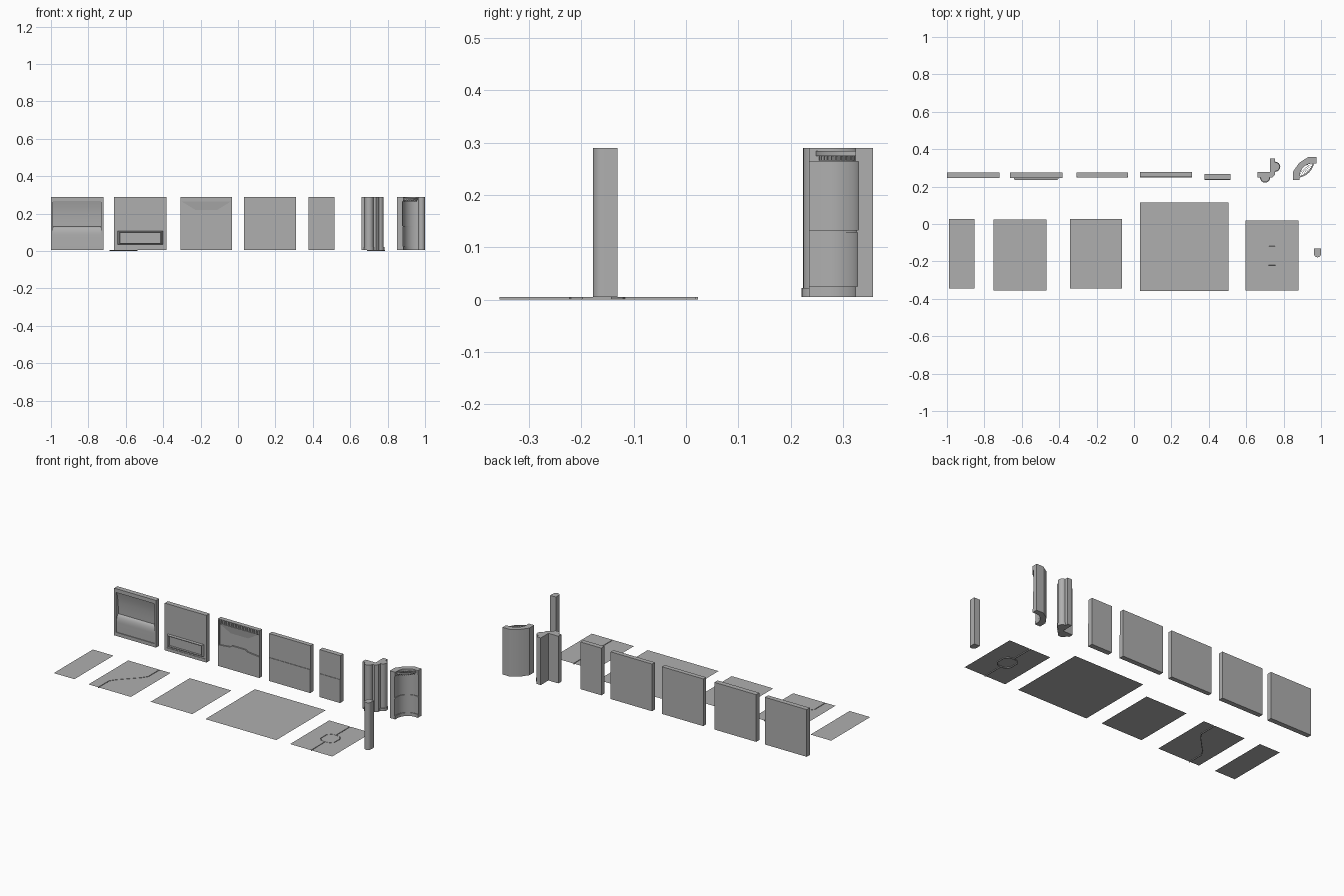
import bpy, bmesh, math
from mathutils import Vector

if "Cube" in bpy.data.objects:
    bpy.data.objects.remove(bpy.data.objects["Cube"])

Z0, Z1 = 0.005, 0.29

# Dark grey used by every part
GREY = bpy.data.materials.new("dark_grey")
GREY.diffuse_color = (.43, .43, .43, 1)
GREY.use_nodes = True
GREY.node_tree.nodes["Principled BSDF"].inputs["Base Color"].default_value = GREY.diffuse_color


def finish(name, bm, smooth=False):
    bmesh.ops.remove_doubles(bm, verts=bm.verts, dist=1e-5)
    bmesh.ops.recalc_face_normals(bm, faces=bm.faces)
    me = bpy.data.meshes.new(name)
    bm.to_mesh(me)
    bm.free()
    me.materials.append(GREY)
    ob = bpy.data.objects.new(name, me)
    bpy.context.collection.objects.link(ob)
    if smooth:
        bpy.ops.object.select_all(action='DESELECT')
        ob.select_set(True)
        bpy.context.view_layer.objects.active = ob
        bpy.ops.object.shade_smooth_by_angle(angle=math.radians(30))
    return ob


def prism(name, pts, axis, a, b, smooth=False, taper=1.0):
    """Extrude a 2D outline along an axis from a to b; the far end may be tapered."""
    place = {'x': lambda p, t: (t, p[0], p[1]),
             'y': lambda p, t: (p[0], t, p[1]),
             'z': lambda p, t: (p[0], p[1], t)}[axis]
    c = sum((Vector(p) for p in pts), Vector((0, 0))) / len(pts)
    bm = bmesh.new()
    r0 = [bm.verts.new(place(p, a)) for p in pts]
    r1 = [bm.verts.new(place(c + (Vector(p) - c) * taper, b)) for p in pts]
    bm.faces.new(r0)
    bm.faces.new(r1)
    for i in range(len(pts)):
        j = (i + 1) % len(pts)
        bm.faces.new((r0[i], r0[j], r1[j], r1[i]))
    return finish(name, bm, smooth)


def rect(u0, u1, v0, v1):
    return [(u0, v0), (u1, v0), (u1, v1), (u0, v1)]


def box(name, x0, x1, y0, y1, z0, z1):
    return prism(name, rect(x0, x1, y0, y1), 'z', z0, z1)


def arc(cx, cy, r, d0, d1, n=12):
    return [(cx + r * math.cos(math.radians(d0 + (d1 - d0) * i / n)),
             cy + r * math.sin(math.radians(d0 + (d1 - d0) * i / n))) for i in range(n + 1)]


def cut(ob, cutter):
    m = ob.modifiers.new("recess", 'BOOLEAN')
    m.operation, m.solver, m.object = 'DIFFERENCE', 'EXACT', cutter
    cutter.hide_render = True
    cutter.hide_set(True)


def sheet(name, rows):
    """Floor sheet lofted through rows of points."""
    bm = bmesh.new()
    vs = [[bm.verts.new(p) for p in r] for r in rows]
    for a, b in zip(vs, vs[1:]):
        for i in range(len(a) - 1):
            if (a[i].co - a[i + 1].co).length < 1e-6 and (b[i].co - b[i + 1].co).length < 1e-6:
                continue
            bm.faces.new((a[i], a[i + 1], b[i + 1], b[i]))
    ob = finish(name, bm)
    if sum(p.normal.z * p.area for p in ob.data.polygons) < 0:
        ob.data.flip_normals()
    return ob


# Plain floor tiles
for n, x0, x1, y0, y1 in (("floor_half_tile", -.99, -.852, -.341, .032),
                          ("floor_plain_tile", -.342, -.064, -.341, .032),
                          ("floor_large_tile", .028, .502, -.353, .119)):
    sheet(n, [[(x0, y, Z0), (x1, y, Z0)] for y in (y0, y1)])

# Floor tile with a zigzag groove, straight-sided
G = .0022
path = [(-.684, -.352), (-.684, -.25), (-.66, -.215), (-.563, -.115), (-.54, -.08), (-.54, .027)]
sheet("floor_zigzag_tile", [[(-.75, y, Z0), (x - G, y, Z0), (x - G, y, 0),
                             (x + G, y, 0), (x + G, y, Z0), (-.467, y, Z0)] for x, y in path])

# Floor tile with a groove splitting round an octagon
cx, cy = .734, -.166
rows = []
for y, o in ((-.352, 0), (cy - .053, 0), (cy - .05, .026), (cy - .028, .046),
             (cy + .028, .046), (cy + .05, .026), (cy + .053, 0), (.022, 0)):
    i = max(o - G, 0)
    h = [(0, Z0 if o else 0), (i, Z0 if o else 0), (i, 0), (o + G, 0), (o + G, Z0), (.141, Z0)]
    rows.append([(cx - d, y, z) for d, z in reversed(h)] + [(cx + d, y, z) for d, z in h[1:]])
sheet("floor_octagon_tile", rows)


def posts(name, x0, x1, yf, yb, w=.012):
    for side, a in (("left", x0), ("right", x1 - w)):
        box(f"{name}_{side}_post", a, a + w, yf, yb, Z0, Z1)


# Wall with deep, forward-leaning upper recess and rounded shelf
posts("shelf_wall", -1, -.72, .25, .28)
prism("shelf_wall_panel", [(.28, Z0), (.25, Z0), (.25, .026), (.255, .026), (.255, .085)]
      + [(.274 - .019 * math.cos(t * math.pi / 16), .085 + .045 * math.sin(t * math.pi / 16))
         for t in range(1, 9)]
      + [(.273, .16), (.27, .2), (.265, .235), (.257, .267), (.25, .267), (.25, Z1), (.28, Z1)],
      'x', -.988, -.732, True)

# Wall with projecting console box
posts("console_wall", -.662, -.383, .25, .28, .008)
prism("console_wall_panel", [(.28, Z0), (.25, Z0), (.25, .024), (.253, .024), (.253, .267),
                             (.25, .267), (.25, Z1), (.28, Z1)], 'x', -.654, -.391)
con = prism("console_box", rect(-.646, -.4, .035, .108), 'y', .255, .239, taper=.93)
cut(con, prism("console_cutter", rect(-.634, -.412, .042, .101), 'y', .235, .25, taper=.97))
prism("console_wall_top_plate", [(-.556, Z1), (-.556, .274), (-.55, .267), (-.486, .267), (-.486, Z1)],
      'y', .252, .249)

# Wall with vent hood above and stepped lower panel
box("vent_wall_panel", -.308, -.031, .26, .279, Z0, Z1)
posts("vent_wall", -.308, -.031, .254, .279, .007)
box("vent_wall_top", -.301, -.038, .252, .262, .285, Z1)
prism("vent_wall_hood", rect(-.3, -.039, .253, .277), 'z', .264, .22, taper=.45)
prism("vent_wall_lower_panel", [(-.308, Z0), (-.031, Z0), (-.031, .132), (-.113, .14), (-.123, .15),
                                (-.216, .15), (-.226, .14), (-.308, .132)], 'y', .262, .252)
for i in range(22):
    x = -.295 + i * .0117
    box("vent_fin", x, x + .005, .254, .262, .263, .286)


# Plain walls: lower half stands slightly proud at a mid-height ledge
def plain_wall(name, x0, x1, yf, yb):
    prism(name, [(yb, Z0), (yf, Z0), (yf, .146), (yf + .003, .146), (yf + .003, Z1), (yb, Z1)],
          'x', x0, x1)


plain_wall("plain_wall", .028, .305, .252, .282)
plain_wall("half_wall", .374, .513, .24, .272)

# Outside corner: angled section with two half-round columns
prism("outer_corner", [(.655, .252), (.735, .252), (.751, .268), (.751, .354), (.722, .354),
                       (.722, .281), (.655, .281)], 'z', Z0, Z1)
for n, z0, z1, g in (("column", .022, Z1, 0), ("column_base", Z0, .022, .003)):
    prism("outer_corner_front_" + n, arc(.697, .252, .024 + g, 180, 360), 'z', z0, z1, True)
    prism("outer_corner_side_" + n, arc(.751, .31, .024 + g, -90, 90), 'z', z0, z1, True)


# Inside corner: smooth concave front, faceted back
def curved(name, r, z0, z1):
    back = [(.846, .239), (.846, .284), (.88, .332), (.926, .361), (.972, .361)]
    front = [(.972, .259 + r)] + arc(.951, .259, r, 90, 180) + [(.951 - r, .239)]
    prism(name, back + front, 'z', z0, z1, True)


curved("inner_corner_lower", .073, .025, .128)
curved("inner_corner_seam", .071, .128, .133)
curved("inner_corner_upper", .075, .133, .264)
curved("inner_corner_base", .069, Z0, .025)
curved("inner_corner_top", .069, .264, Z1)

# Inside corner: bowed vent hood bridging the curve
o = Vector((.863, .349))
prism("inner_corner_hood", arc(*o, .098, -80, -10) + arc(*o, .09, -10, -80), 'z', .274, .284, True)
for i in range(9):
    a = math.radians(-72 + i * 6.75)
    d, n = Vector((math.cos(a), math.sin(a))), Vector((-math.sin(a), math.cos(a))) * .001
    prism("inner_corner_fin", [o + d * .065 + n, o + d * .095 + n, o + d * .095 - n, o + d * .065 - n],
          'z', .266, .28)

# Free-standing pillar with rounded front
prism("pillar", [(.996, -.127)] + [(.958, -.127)] + arc(.977, -.155, .019, 180, 360), 'z', Z0, Z1, True)

# Centre the set; parts right of the middle sit a touch further out
for ob in bpy.data.objects:
    right = ob.data.vertices[0].co.x > 0
    ob.location = (.004 if right else 0, -.004, 0)
